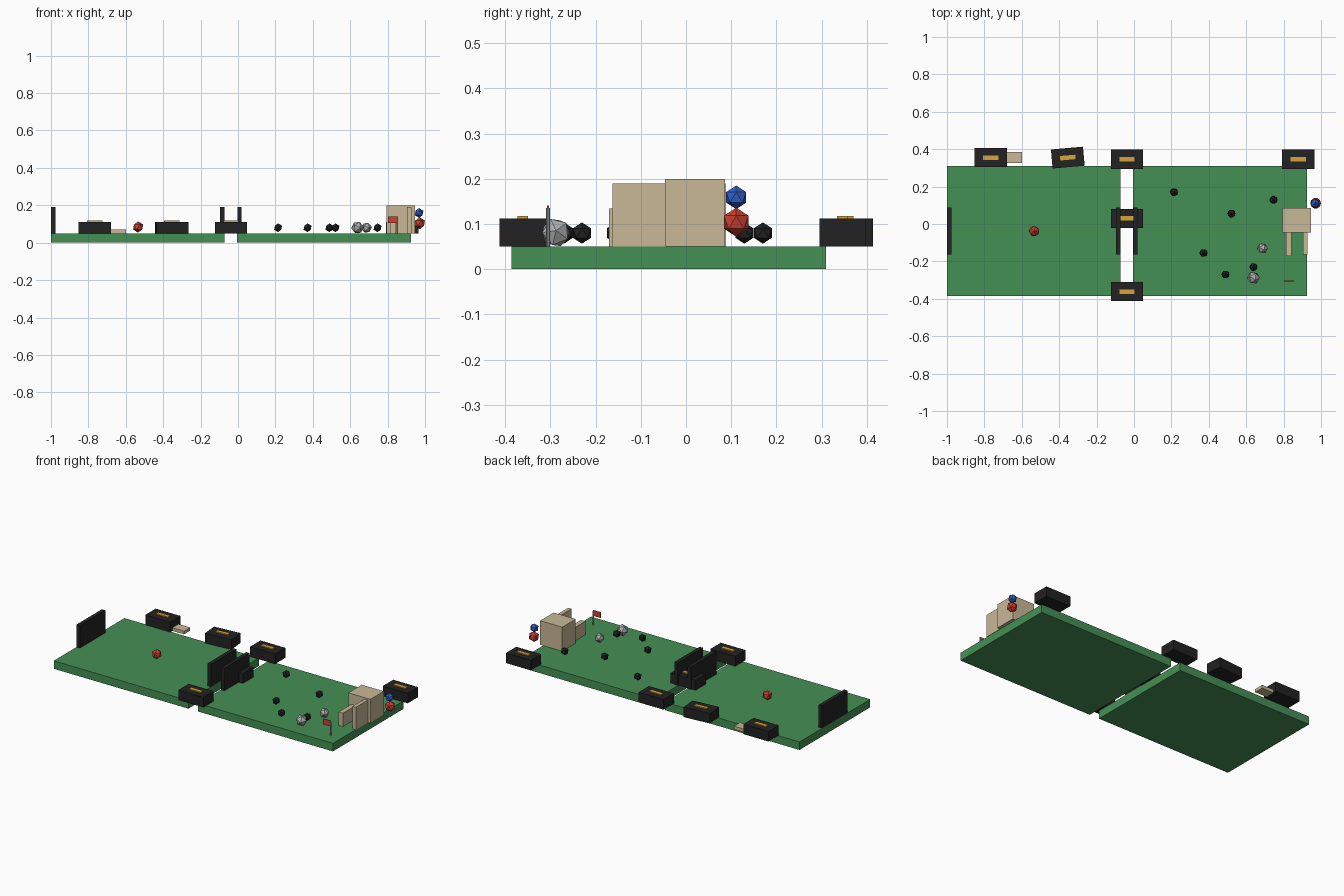
import bpy
from math import radians

if "Cube" in bpy.data.objects:
    bpy.data.objects.remove(bpy.data.objects["Cube"])


def material(name, rgb):
    m = bpy.data.materials.new(name)
    m.diffuse_color = (*rgb, 1)
    m.use_nodes = True
    m.node_tree.nodes["Principled BSDF"].inputs["Base Color"].default_value = m.diffuse_color
    return m


GREEN = material("turf_green", (0.06, 0.28, 0.09))
BLACK = material("black", (0.016, 0.016, 0.016))
GOLD = material("gold", (0.7, 0.36, 0.04))
TAN = material("tan", (0.58, 0.48, 0.31))
RED = material("red", (0.6, 0.05, 0.03))
BLUE = material("blue", (0.03, 0.12, 0.6))
SILVER = material("silver", (0.42, 0.42, 0.42))


def finish(name, mat):
    ob = bpy.context.object
    ob.name = name
    ob.data.materials.append(mat)
    return ob


def box(name, x, y, z, mat):
    """Box from (min, max) ranges on each axis."""
    bpy.ops.mesh.primitive_cube_add(
        size=1, location=[(a + b) / 2 for a, b in (x, y, z)])
    ob = finish(name, mat)
    ob.scale = [b - a for a, b in (x, y, z)]
    return ob


def ball(name, loc, r, mat, rot=(0, 0, 0)):
    bpy.ops.mesh.primitive_ico_sphere_add(
        subdivisions=1, radius=r, location=loc, rotation=rot)
    return finish(name, mat)


# Two table slabs with a gap between
for side, x in (("left", (-1, -0.072)), ("right", (-0.005, 0.925))):
    box(side + "_slab", x, (-0.386, 0.31), (0, 0.05), GREEN)

# Upright black panels
for i, x in enumerate((-1, -0.096, -0.004)):
    box(f"panel_{i}", (x, x + 0.024), (-0.162, 0.087), (0.05, 0.19), BLACK)

# Black crates with a gold strip on top
crates = [(-0.766, 0.355, 0), (-0.354, 0.355, 5), (-0.037, 0.346, 0),
          (0.878, 0.346, 0), (-0.037, 0.03, 0), (-0.037, -0.361, 0)]
for i, (x, y, deg) in enumerate(crates):
    for name, w, d, z, mat in (("crate", 0.172, 0.102, (0.05, 0.112), BLACK),
                               ("crate_strip", 0.082, 0.024, (0.112, 0.118), GOLD)):
        ob = box(f"{name}_{i}", (x - w / 2, x + w / 2), (y - d / 2, y + d / 2), z, mat)
        ob.rotation_euler.z = radians(deg)

# Tan step beside a crate, and the tan tower with two side walls
box("step", (-0.69, -0.6), (0.325, 0.385), (0.05, 0.07), TAN)
box("tower", (0.793, 0.945), (-0.046, 0.086), (0.05, 0.2), TAN)
box("low_wall", (0.813, 0.843), (-0.17, -0.046), (0.05, 0.134), TAN)
box("tall_wall", (0.903, 0.927), (-0.163, -0.046), (0.05, 0.19), TAN)

# Flag on a pole
bpy.ops.mesh.primitive_cylinder_add(vertices=8, radius=0.004, depth=0.085,
                                    location=(0.852, -0.305, 0.0925))
finish("flag_pole", SILVER)
box("flag", (0.802, 0.855), (-0.307, -0.303), (0.106, 0.141), RED)

# Small black balls
for i, (x, y) in enumerate([(0.214, 0.17), (0.521, 0.056), (0.746, 0.129),
                            (0.372, -0.155), (0.489, -0.27), (0.639, -0.23)]):
    ball(f"black_ball_{i}", (x, y, 0.08), 0.0235, BLACK)

# Silver, red and blue balls
ball("silver_ball_0", (0.639, -0.288, 0.081), 0.034, SILVER, (0.4, 0.3, 0.2))
ball("silver_ball_1", (0.687, -0.13, 0.08), 0.029, SILVER, (0.4, 0.3, 0.2))
ball("red_ball_0", (-0.534, -0.038, 0.084), 0.03, RED)
ball("red_ball_1", (0.971, 0.111, 0.104), 0.032, RED)
ball("blue_ball", (0.968, 0.111, 0.159), 0.026, BLUE)
